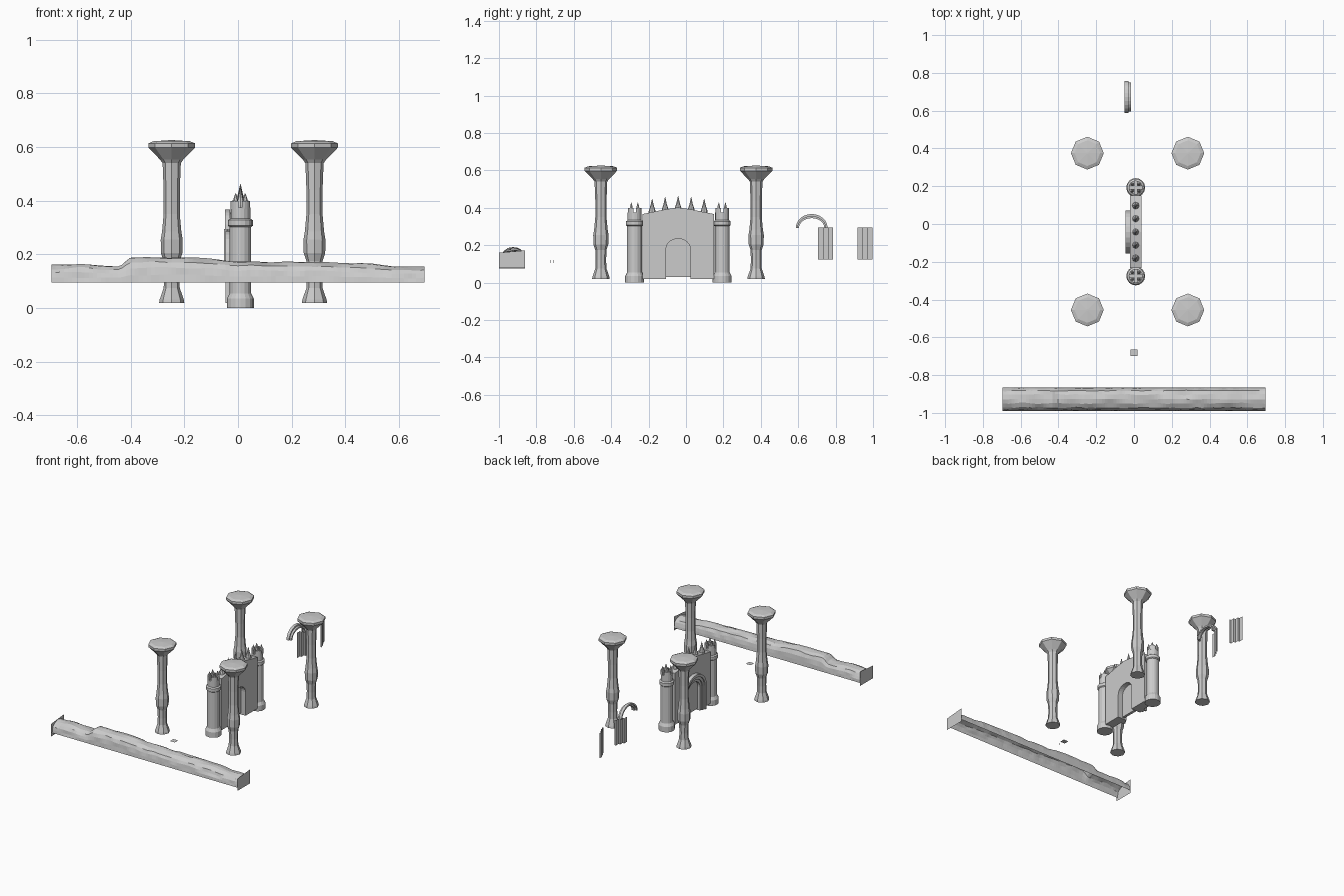
import bpy, bmesh, math
from mathutils import noise, Vector

if "Cube" in bpy.data.objects:
    bpy.data.objects.remove(bpy.data.objects["Cube"])


def make(name, verts, faces, fix=True):
    me = bpy.data.meshes.new(name)
    me.from_pydata(verts, [], faces)
    if fix:
        bm = bmesh.new()
        bm.from_mesh(me)
        bmesh.ops.recalc_face_normals(bm, faces=bm.faces)
        bm.to_mesh(me)
        bm.free()
    ob = bpy.data.objects.new(name, me)
    bpy.context.collection.objects.link(ob)
    return ob


def lathe(name, profile, x, y, sides, turn=0.0):
    """Flat-faced turned solid from (radius, height) pairs."""
    verts = []
    for r, z in profile:
        for i in range(sides):
            a = turn + 2 * math.pi * i / sides
            verts.append((x + r * math.cos(a), y + r * math.sin(a), z))
    n = len(profile)
    faces = [(k * sides + i, k * sides + (i + 1) % sides,
              (k + 1) * sides + (i + 1) % sides, (k + 1) * sides + i)
             for k in range(n - 1) for i in range(sides)]
    faces += [tuple(range(sides)), tuple(range((n - 1) * sides, n * sides))]
    return make(name, verts, faces)


def prism(name, outline, x0, x1):
    """Solid from a (y, z) outline pushed along x."""
    n = len(outline)
    verts = [(x, y, z) for x in (x0, x1) for y, z in outline]
    faces = [(i, (i + 1) % n, n + (i + 1) % n, n + i) for i in range(n)]
    return make(name, verts, faces + [tuple(range(n)), tuple(range(n, 2 * n))])


def arch(yc, half, base, spring, apex, steps=12):
    """Arch line from the left foot over the crown to the right foot."""
    pts = [(yc - half, base)] if base < spring else []
    for i in range(steps + 1):
        a = math.pi * i / steps
        pts.append((yc - half * math.cos(a), spring + (apex - spring) * math.sin(a)))
    return pts + ([(yc + half, base)] if base < spring else [])


def arch_ring(name, x0, x1, outer, inner):
    prism(name, outer + inner[::-1], x0, x1)


# Four octagonal columns
column = [(0.047, 0.02), (0.045, 0.032), (0.030, 0.075), (0.028, 0.12), (0.030, 0.175),
          (0.040, 0.205), (0.041, 0.255), (0.036, 0.285), (0.030, 0.35), (0.030, 0.44),
          (0.034, 0.54), (0.043, 0.553), (0.087, 0.598), (0.087, 0.614), (0.068, 0.622),
          (0.005, 0.626)]
for cx in (-0.247, 0.285):
    for cy in (-0.455, 0.375):
        lathe("column", column, cx, cy, 8)

# Gate towers with crown merlons and spikes
GX, GY = 0.009, -0.042
tower = [(0.050, 0.0), (0.050, 0.036), (0.040, 0.055), (0.040, 0.302), (0.046, 0.307),
         (0.046, 0.328), (0.037, 0.334), (0.037, 0.375)]
for ty in (-0.275, 0.193):
    lathe("gate_tower", tower, GX, ty, 16)
    for q in range(4):
        mid = math.pi / 4 + q * math.pi / 2
        ring = [(0.037 * math.cos(mid + t), 0.037 * math.sin(mid + t))
                for t in (-0.6, -0.3, 0, 0.3, 0.6)]
        ring.append((0.010 * math.cos(mid), 0.010 * math.sin(mid)))
        n = len(ring)
        verts = [(GX + a, ty + b, z) for z in (0.37, 0.400) for a, b in ring]
        make("tower_merlon", verts,
             [(i, (i + 1) % n, n + (i + 1) % n, n + i) for i in range(n)]
             + [tuple(range(n)), tuple(range(n, 2 * n))])
        lathe("tower_spike", [(0.009, 0.398), (0.008, 0.407), (0.001, 0.428)],
              GX + 0.025 * math.cos(mid), ty + 0.025 * math.sin(mid), 6)

# Gate wall with arched doorway and closed door
door = arch(GY, 0.065, 0.02, 0.180, 0.235)
wall = door[::-1] + [(-0.232, 0.02), (-0.232, 0.367), (-0.18, 0.377), (-0.11, 0.392),
                     (GY, 0.402), (0.026, 0.392), (0.096, 0.377), (0.15, 0.367), (0.15, 0.02)]
prism("gate_wall", wall, -0.022, 0.040)
prism("gate_door", arch(GY, 0.066, 0.03, 0.180, 0.236), -0.012, 0.006)

# Spikes along the wall top
for i in range(-2, 3):
    zb = 0.392 - 0.007 * abs(i)
    tip = 0.462 - 0.002 * i * i - 0.003 * abs(i)
    lathe("wall_spike", [(0.020, zb - 0.012), (0.018, zb + 0.006), (0.009, zb + 0.034),
                         (0.001, tip)], GX, GY + i * 0.0695, 8)

# Stepped door surround on the far side
for k in range(3):
    inner = arch(GY, 0.065 + 0.016 * k, 0.02, 0.180, 0.235 + 0.018 * k)
    outer = arch(GY, 0.081 + 0.016 * k, 0.02, 0.180, 0.253 + 0.018 * k)
    arch_ring("door_surround", -0.030 - 0.008 * k, -0.020, outer, inner)

# Loose stepped arch
AY = 0.672
arch_ring("loose_arch_outer", -0.049, -0.030, arch(AY, 0.085, 0.293, 0.293, 0.367),
          arch(AY, 0.077, 0.293, 0.293, 0.356))
arch_ring("loose_arch_inner", -0.036, -0.017, arch(AY, 0.077, 0.293, 0.293, 0.356),
          arch(AY, 0.068, 0.293, 0.293, 0.345))

# Loose jambs: open stepped sheets, mirrored about the opening
step = [(0.146, -0.052), (0.118, -0.052), (0.118, -0.040), (0.092, -0.040),
        (0.092, -0.027), (0.066, -0.027), (0.066, -0.016)]
for side in (-1, 1):
    verts = [(x, 0.852 + side * d, z) for z in (0.125, 0.295) for d, x in step]
    n = len(step)
    make("loose_jamb", verts, [(i, i + 1, n + i + 1, n + i) for i in range(n - 1)], False)

# Rocky beam: noisy shell, open below
crest = [(-0.695, 0.160), (-0.56, 0.163), (-0.44, 0.155), (-0.405, 0.188), (-0.18, 0.190),
         (0.0, 0.174), (0.2, 0.172), (0.5, 0.164), (0.58, 0.151), (0.695, 0.153)]
section = [(-0.990, 0.0), (-0.988, 0.3), (-0.984, 0.58), (-0.974, 0.8), (-0.952, 0.95),
           (-0.925, 1.0), (-0.900, 0.96), (-0.880, 0.85), (-0.870, 0.6), (-0.866, 0.3),
           (-0.865, 0.0)]


def crest_height(x):
    for (xa, za), (xb, zb) in zip(crest, crest[1:]):
        if x <= xb:
            return za + (zb - za) * (x - xa) / (xb - xa)
    return crest[-1][1]


cols, m = 90, len(section)
verts = []
for i in range(cols + 1):
    x = -0.695 + 1.39 * i / cols
    for y, t in section:
        rough = noise.noise(Vector((x * 11, y * 35, t * 2.5))) * 0.012 * min(1, t * 2)
        inward = 1 if y < -0.93 else -1
        verts.append((x, y + inward * abs(rough) * 0.8,
                      0.095 + (crest_height(x) - 0.095) * t + rough * 0.6))
faces = [(i * m + j, (i + 1) * m + j, (i + 1) * m + j + 1, i * m + j + 1)
         for i in range(cols) for j in range(m - 1)]
make("rocky_beam", verts, faces, False)
for x, z0 in ((-0.695, 0.075), (0.695, 0.078)):
    make("beam_end", [(x, -1.0, z0), (x, -0.862, z0), (x, -0.862, 0.172), (x, -1.0, 0.160)],
         [(0, 1, 2, 3)], False)

# Small loose plate with two thin tabs
make("small_plate", [(-0.018, -0.70, 0.110), (0.018, -0.70, 0.110),
                     (0.018, -0.664, 0.110), (-0.018, -0.664, 0.110)], [(0, 1, 2, 3)], False)
for y in (-0.726, -0.710):
    make("small_tab", [(0, y - 0.002, 0.105), (0, y + 0.002, 0.105),
                       (0, y + 0.002, 0.120), (0, y - 0.002, 0.120)], [(0, 1, 2, 3)], False)
